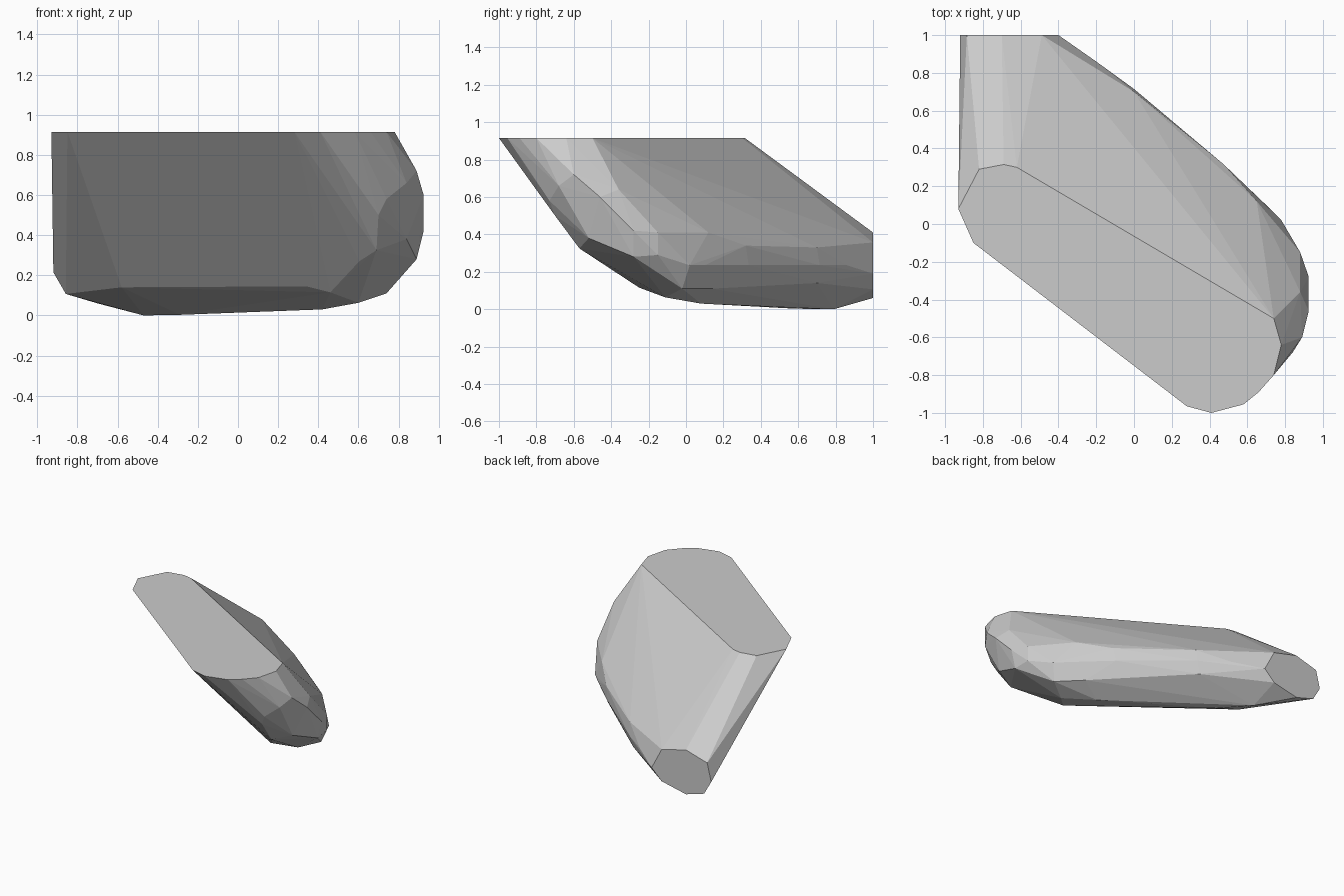
import bpy, bmesh, math

TOP_Z, BACK_Y = 0.915, 1.0

# Flat sawn-off top (x, y)
top = [(-.93, .08), (-.85, -.10), (.28, -.965), (.41, -1), (.58, -.955), (.66, -.89),
       (.74, -.80), (.78, -.64), (.74, -.50), (-.62, .30), (-.69, .315), (-.82, .29)]

# Flat sawn-off back end (x, z)
back = [(-.488, .357), (-.70, .41), (-.885, .357), (-.92, .215),
        (-.858, .107), (-.70, .06), (-.488, .106), (-.40, .19)]

# Rounded right-hand end of the slab
nose = [(.89, -.60, .72), (.925, -.46, .60), (.925, -.28, .42), (.88, -.36, .64),
        (.84, -.68, .66), (.74, -.73, .58), (.70, -.70, .50), (.84, -.52, .38),
        (.69, -.57, .325), (.605, -.48, .27), (.89, -.28, .28),
        (.88, -.15, .29), (.88, -.15, .41), (.78, .02, .235)]

# Upper rear shoulder and rim
rim = [(.65, .12, .41), (.47, .32, .34), (.20, .54, .32), (0, .70, .33),
       (.70, .10, .235), (.45, .335, .235), (0, .715, .235), (-.20, .86, .235),
       (-.03, .70, .14)]

# Shallow belly
belly = [(.74, -.02, .11), (.58, .14, .11), (.60, -.11, .063), (.46, -.25, .115),
         (.42, .08, .03), (.34, -.21, .145), (-.29, .58, .003), (-.47, .79, 0),
         (-.58, .49, .14)]

points = [(x, y, TOP_Z) for x, y in top] + [(x, BACK_Y, z) for x, z in back]
points += nose + rim + belly

# Wrap the contours into one faceted rock
bm = bmesh.new()
for p in points:
    bm.verts.new(p)
bmesh.ops.convex_hull(bm, input=bm.verts[:])
loose = [v for v in bm.verts if not v.link_faces]
bmesh.ops.delete(bm, geom=loose, context='VERTS')
bmesh.ops.dissolve_limit(bm, angle_limit=math.radians(1),
                         verts=bm.verts[:], edges=bm.edges[:])
bmesh.ops.recalc_face_normals(bm, faces=bm.faces[:])

mesh = bpy.data.meshes.new("rock_slab")
bm.to_mesh(mesh)
bm.free()
bpy.context.collection.objects.link(bpy.data.objects.new("rock_slab", mesh))
